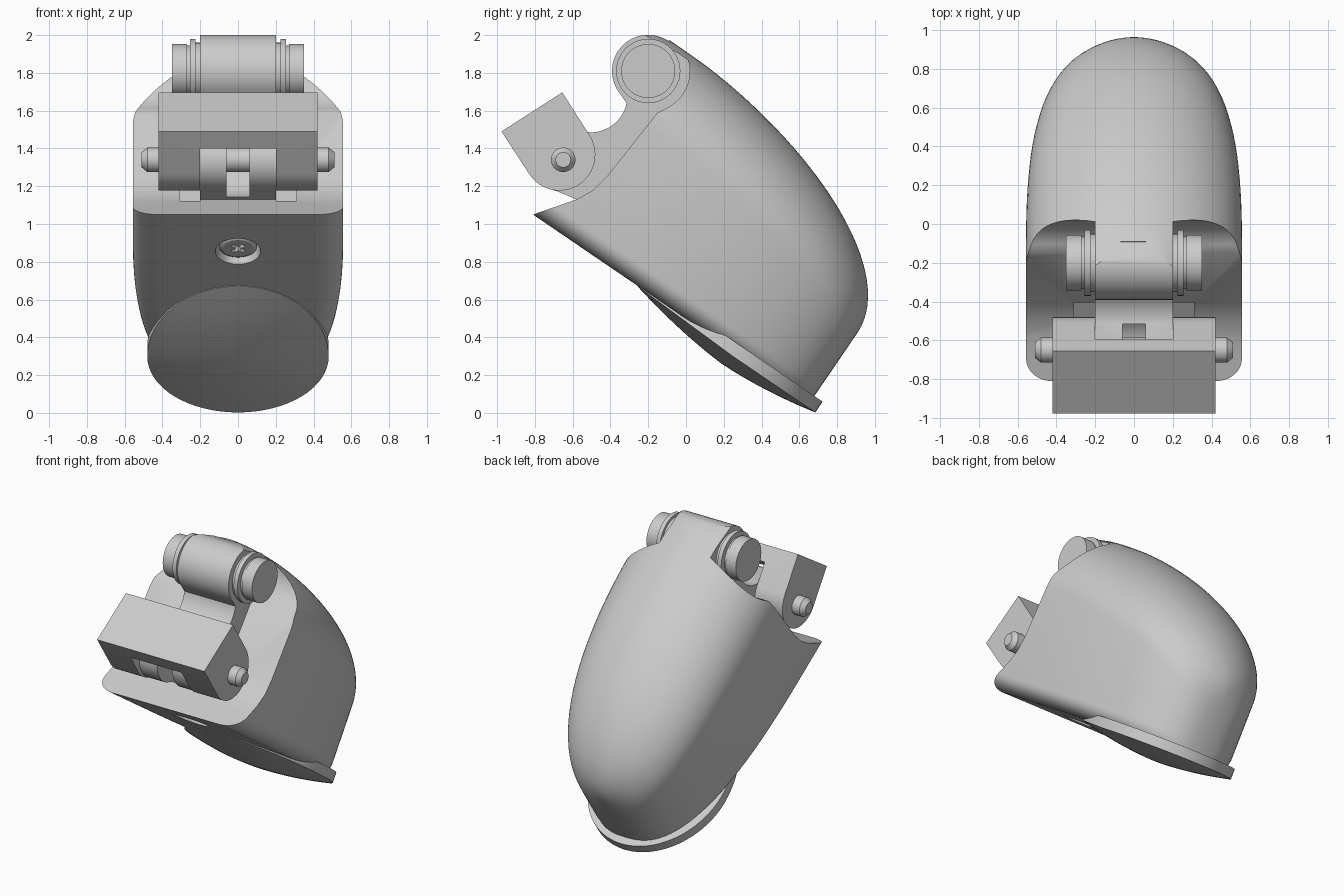
import bpy, bmesh
from math import sin, cos, pi, radians, atan2
from mathutils import Matrix

cube = bpy.data.objects.get("Cube")
if cube:
    bpy.data.objects.remove(cube)

grey = bpy.data.materials.new("matte_grey")
grey.use_nodes = True
grey.diffuse_color = (0.6, 0.6, 0.6, 1)
grey.node_tree.nodes["Principled BSDF"].inputs["Base Color"].default_value = grey.diffuse_color

# Fingertip frame: x across, y along the flat underside to the tip, z toward the back
TILT = Matrix.Translation((0, -0.81, 1.05)) @ Matrix.Rotation(-atan2(0.563, 0.826), 4, 'X')
PIVOT, PIN = (-0.2, 1.81), (-0.65, 1.34)
TIP = 1.772


def finish(name, bm, matrix=None):
    bmesh.ops.remove_doubles(bm, verts=bm.verts, dist=1e-5)
    bmesh.ops.recalc_face_normals(bm, faces=bm.faces)
    if matrix:
        bm.transform(matrix)
    mesh = bpy.data.meshes.new(name)
    bm.to_mesh(mesh)
    bm.free()
    mesh.materials.append(grey)
    ob = bpy.data.objects.new(name, mesh)
    bpy.context.collection.objects.link(ob)
    return ob


def loft(name, rings, matrix=None):
    """Skin a list of closed rings and cap both ends."""
    bm = bmesh.new()
    rows = [[bm.verts.new(p) for p in ring] for ring in rings]
    n = len(rows[0])
    for a, b in zip(rows, rows[1:]):
        for i in range(n):
            j = (i + 1) % n
            bm.faces.new((a[i], a[j], b[j], b[i]))
    bm.faces.new(rows[0])
    bm.faces.new(rows[-1])
    return finish(name, bm, matrix)


def prism(name, outline, x0, x1, matrix=None):
    return loft(name, [[(x, y, z) for y, z in outline] for x in (x0, x1)], matrix)


def arc(centre, r, start, end, n=16):
    angles = [radians(start + (end - start) * i / n) for i in range(n + 1)]
    return [(centre[0] + r * cos(a), centre[1] + r * sin(a)) for a in angles]


def turned(name, profile, centre):
    """Symmetric part turned about an axis across the model."""
    full = [(-x, r) for x, r in reversed(profile)] + profile
    return loft(name, [[(x, y, z) for y, z in arc(centre, r, 0, 360 - 7.5, 47)] for x, r in full])


def cut(ob, cutter):
    mod = ob.modifiers.new("cut", 'BOOLEAN')
    mod.operation, mod.solver, mod.object = 'DIFFERENCE', 'EXACT', cutter
    bpy.context.view_layer.objects.active = ob
    bpy.ops.object.modifier_apply(modifier=mod.name)
    bpy.data.objects.remove(cutter)


# Fingertip shell: flat underside, domed back, blunt rounded tip, crowned over the hinge
def section(u):
    k = max(0, (u - 0.3) / (TIP - 0.3))
    w = 0.557 * (1 - k ** 2.65) ** 0.38
    k = max(0, (u - 0.2) / (TIP - 0.2))
    h = 0.45 + 0.72 * (1 - k ** 1.8) ** 0.5
    half = [(w * 0.76 + w * 0.24 * y, 0.1 + 0.1 * z) for y, z in arc((0, 0), 1, -90, 0, 8)]
    half += [(w * y, h * 0.62 + h * 0.38 * z) for y, z in arc((0, 0), 1, 0, 90, 20)]
    half += [(-x, z) for x, z in reversed(half[:-1])]
    crown = 3 * max(0, 0.15 - u)
    return [(x, u, z - crown * x * x * (z / h) ** 4) for x, z in half]


stations = [-0.3, -0.1, 0, 0.15] + [0.3 + (TIP - 0.3) * sin(radians(i * 3.2)) for i in range(29)]
body = loft("fingertip_body", [section(u) for u in stations], TILT)

# Open the front: shoulders with a small pocket on both sides, and the hinge web in the middle
lip = [(-1.3, 0.88), (-0.81, 1.05), (-0.58, 1.13)]
shoulder = lip + [(-0.49, 1.18), (-0.42, 1.25), (-0.15, 1.59)] + arc(PIVOT, 0.22, -65, 15)
shoulder += [(0.0, 2.3), (-1.3, 2.3)]
pocket = [(-0.62, 1.13), (-0.54, 1.08), (-0.36, 1.22), (-0.45, 1.32)]
for side in (1, -1):
    cut(body, prism("shoulder_cutter", shoulder, side * 0.2, side * 0.8))
    cut(body, prism("pocket_cutter", pocket, side * 0.2, side * 0.31))
web = lip + arc(PIN, 0.17, 260, 95) + arc((-0.505, 1.68), 0.195, -90, -12)
web += arc(PIVOT, 0.192, 220, 56) + [(0.1, 2.26), (-1.3, 2.3)]
cut(body, prism("web_cutter", web, -0.2001, 0.2001))
cut(body, prism("web_slot_cutter", arc(PIN, 0.2, 0, 350, 35), -0.06, 0.06))

# Countersunk screw in the underside
SCREW = TILT @ Matrix.Translation((0, 0.346, 0))


def disc(r, z):
    return [(x, y, z) for x, y in arc((0, 0), r, 0, 352.5, 47)]


cut(body, loft("screw_hole_cutter", [disc(0.12, -0.1), disc(0.12, 0), disc(0.105, 0.07)], SCREW))
screw = loft("screw_head", [disc(0.08, 0.018), disc(0.1, 0.03), disc(0.1, 0.1)], SCREW)
for turn in (pi / 4, -pi / 4):
    bar = [(-0.075, -0.05), (0.075, -0.05), (0.02, 0.06), (-0.02, 0.06)]
    cut(screw, prism("cross_cutter", bar, -0.012, 0.012, SCREW @ Matrix.Rotation(turn, 4, 'Z')))


# Finger pad: shallow dome on a thin rim that sinks into the underside toward the knuckle
def pad_ring(s, z):
    ring = []
    for x, d in arc((0, 0), 1, 0, 354.375, 63):
        u = 1.3 + (0.525 if d > 0 else 0.63) * d
        sink = 0.022 * max(0, -d) * s if z < 0 else 0
        ring.append((0.48 * x * s, 1.27 + (u - 1.27) * s, z + sink))
    return ring


steps = [1, 0.92, 0.84, 0.75, 0.65, 0.55, 0.4, 0.25, 0.1, 0.02]
pad = [pad_ring(1, 0.045)] + [pad_ring(s, -0.024 - 0.066 * (1 - s ** 1.8)) for s in steps]
loft("finger_pad", pad, TILT)

# Hinge at the knuckle, with flanged caps
turned("knuckle_hinge", [(0.15, 0.15), (0.225, 0.15), (0.225, 0.17), (0.255, 0.17), (0.255, 0.135),
                         (0.27, 0.135), (0.27, 0.143), (0.35, 0.143)], PIVOT)

# Clevis block with a slot for the web
block_side = [(-0.977, 1.49), (-0.655, 1.697)] + arc((-0.67, 1.367), 0.19, 32, -148, 24)
block = prism("clevis_block", block_side, -0.42, 0.42)
slot = [(-1.07, 1.303), (-0.49, 1.672), (-0.2, 1.2), (-0.8, 0.85)]
cut(block, prism("block_slot_cutter", slot, -0.2, 0.2))

# Cross pin with chamfered ends
turned("cross_pin", [(0.48, 0.065), (0.51, 0.04)], PIN)

for ob in bpy.context.collection.objects:
    if ob.type == 'MESH' and grey.name in ob.data.materials:
        bpy.ops.object.select_all(action='DESELECT')
        ob.select_set(True)
        bpy.context.view_layer.objects.active = ob
        bpy.ops.object.shade_smooth_by_angle(angle=radians(30))
